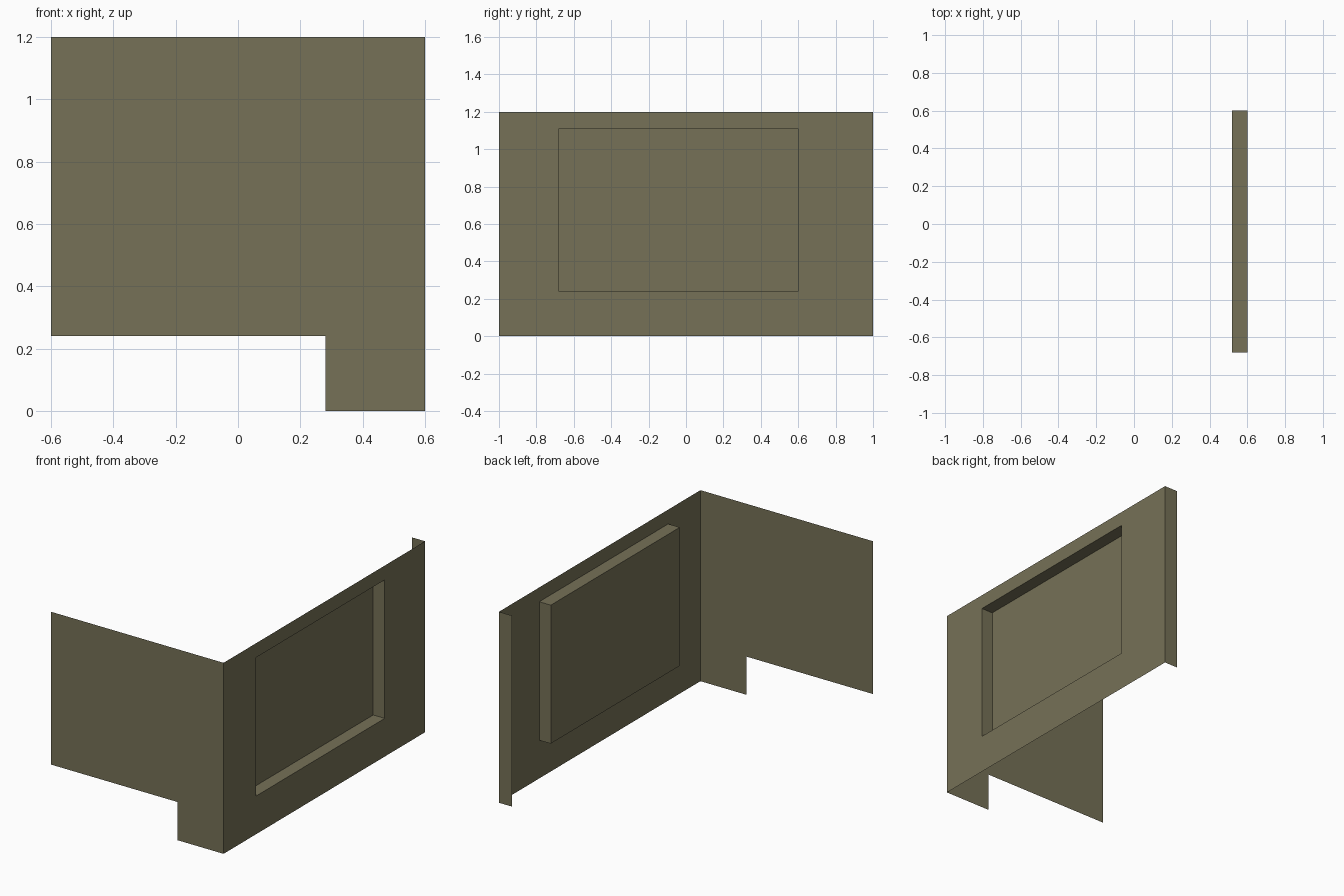
import bpy
import bmesh

if "Cube" in bpy.data.objects:
    bpy.data.objects.remove(bpy.data.objects["Cube"])

# One flat colour for the whole sheet-metal cover
metal = bpy.data.materials.new("olive grey metal")
metal.diffuse_color = (0.180, 0.165, 0.095, 1.0)
metal.use_nodes = True
metal.node_tree.nodes["Principled BSDF"].inputs["Base Color"].default_value = metal.diffuse_color


def make_object(name, bm):
    mesh = bpy.data.meshes.new(name)
    bm.to_mesh(mesh)
    bm.free()
    mesh.materials.append(metal)
    obj = bpy.data.objects.new(name, mesh)
    bpy.context.collection.objects.link(obj)
    return obj


def sheet(name, outline):
    """A single flat sheet from its outline."""
    bm = bmesh.new()
    bm.faces.new([bm.verts.new(p) for p in outline])
    return make_object(name, bm)


def rect_loop(x, y0, y1, z0, z1):
    """Corners of a rectangle facing +x."""
    return [(x, y0, z0), (x, y1, z0), (x, y1, z1), (x, y0, z1)]


X, Y, H = 0.6, 1.0, 1.2          # half width, half length, height
STEP = 0.24                      # height of the notch and recess bottom

# Front panel with the notch at its lower left
sheet("front_panel", [(0.28, -Y, 0), (X, -Y, 0), (X, -Y, H),
                      (-X, -Y, H), (-X, -Y, STEP), (0.28, -Y, STEP)])

# Narrow folded flange along the rear edge
sheet("rear_flange", [(X, Y, 0), (X - 0.09, Y, 0), (X - 0.09, Y, H), (X, Y, H)])

# Side panel: outer frame, then recess walls, then recess floor
bm = bmesh.new()
window = (-0.68, 0.6, STEP, 1.11)
loops = [[bm.verts.new(p) for p in loop] for loop in (
    rect_loop(X, -Y, Y, 0, H),
    rect_loop(X, *window),
    rect_loop(X - 0.08, *window))]
for outer, inner in zip(loops, loops[1:]):
    for i in range(4):
        j = (i + 1) % 4
        bm.faces.new((outer[i], outer[j], inner[j], inner[i]))
bm.faces.new(loops[-1])
make_object("side_panel", bm)
